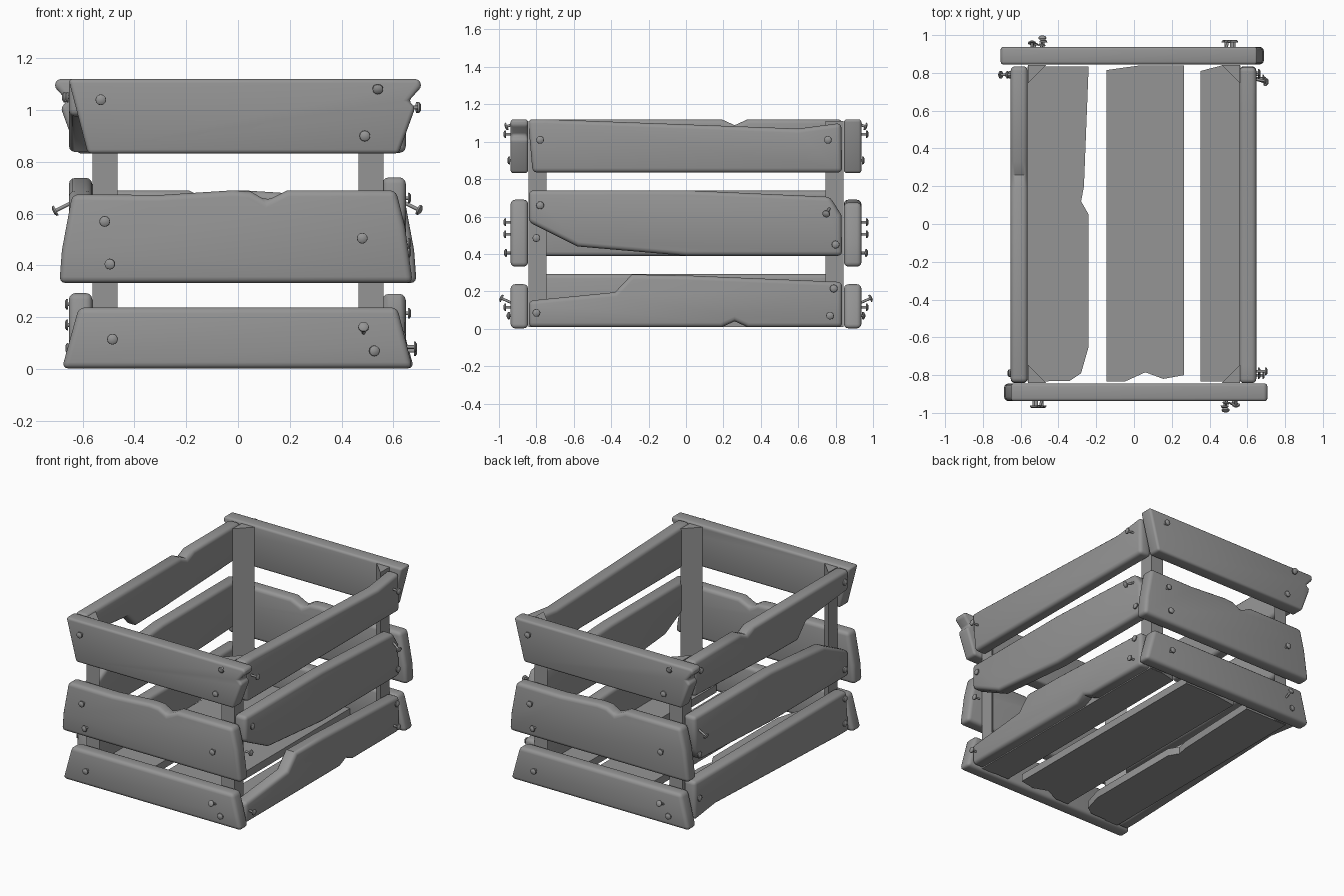
import bpy, bmesh
from math import radians, pi
from mathutils import Vector, Matrix

if "Cube" in bpy.data.objects:
    bpy.data.objects.remove(bpy.data.objects["Cube"])

TURN = Matrix.Rotation(pi, 4, 'Z')
STAY = Matrix.Identity(4)

# Dark grey shared by all parts
grey = bpy.data.materials.new("dark_grey")
grey.diffuse_color = (0.3, 0.3, 0.3, 1)
grey.use_nodes = True
grey.node_tree.nodes["Principled BSDF"].inputs["Base Color"].default_value = grey.diffuse_color


def finish(bm, name, matrix=STAY):
    bm.transform(matrix)
    bmesh.ops.recalc_face_normals(bm, faces=bm.faces)
    me = bpy.data.meshes.new(name)
    bm.to_mesh(me)
    bm.free()
    me.materials.append(grey)
    ob = bpy.data.objects.new(name, me)
    bpy.context.collection.objects.link(ob)
    bpy.ops.object.select_all(action='DESELECT')
    ob.select_set(True)
    bpy.context.view_layer.objects.active = ob
    bpy.ops.object.shade_smooth_by_angle(angle=radians(40))
    return ob


def slab(name, outline, lo, hi, place, bevel=0.024, matrix=STAY):
    """Extrude a 2D outline from lo to hi; place maps (u, v, depth) to x, y, z."""
    bm = bmesh.new()
    base = [bm.verts.new(place(u, v, lo)) for u, v in outline]
    top = [bm.verts.new(place(u, v, hi)) for u, v in outline]
    bm.faces.new(base)
    bm.faces.new(top[::-1])
    n = len(outline)
    for i in range(n):
        j = (i + 1) % n
        bm.faces.new((base[i], top[i], top[j], base[j]))
    bmesh.ops.recalc_face_normals(bm, faces=bm.faces)
    if bevel:
        edges = [e for e in bm.edges if e.calc_face_angle(0) > radians(50)]
        bmesh.ops.bevel(bm, geom=edges, offset=bevel, offset_type='OFFSET',
                        segments=3, profile=0.5, affect='EDGES', clamp_overlap=True)
    return finish(bm, name, matrix)


def nail(name, base, direction, length, matrix=STAY):
    """Thin shaft with a flat, slightly domed head."""
    bm = bmesh.new()
    for r1, r2, z0, z1 in ((0.007, 0.007, -0.03, length),
                           (0.021, 0.020, length - 0.004, length + 0.003),
                           (0.020, 0.011, length + 0.003, length + 0.009)):
        bmesh.ops.create_cone(bm, cap_ends=True, segments=12, radius1=r1, radius2=r2,
                              depth=z1 - z0,
                              matrix=Matrix.Translation((0, 0, (z0 + z1) / 2)))
    rot = Vector(direction).to_track_quat('Z', 'Y').to_matrix().to_4x4()
    return finish(bm, name, matrix @ Matrix.Translation(base) @ rot)


def xz(u, v, d): return (u, d, v)
def yz(u, v, d): return (d, u, v)
def xy(u, v, d): return (u, v, d)


# End boards: the back set is the front set turned half round
end_boards = {
    "top": [(-0.655, 1.12), (0.70, 1.12), (0.71, 1.09), (0.658, 1.035), (0.685, 1.01),
            (0.62, 0.832), (-0.58, 0.832)],
    "middle": [(-0.64, 0.675), (-0.3, 0.672), (-0.02, 0.69), (0.05, 0.685), (0.11, 0.65),
               (0.19, 0.69), (0.61, 0.69), (0.645, 0.55), (0.675, 0.332), (-0.69, 0.332),
               (-0.68, 0.46)],
    "bottom": [(-0.615, 0.238), (0.615, 0.238), (0.65, 0.1), (0.675, 0.002), (-0.68, 0.002)],
}
# Nails: x, z, tilt x, tilt z, length
end_nails = [
    (-0.53, 1.04, 0, 0, 0.03), (0.54, 1.09, 0, -0.4, 0.025), (0.49, 0.90, 0, 0, 0.01),
    (-0.515, 0.57, 0, 0, 0.03), (-0.49, 0.405, -0.2, 0, 0.028), (0.48, 0.505, 0, 0, 0.03),
    (-0.485, 0.115, 0, 0, 0.03), (0.485, 0.14, 0, 0.45, 0.055), (0.525, 0.07, 0.2, 0, 0.012),
]
for side, m in (("front", STAY), ("back", TURN)):
    for level, outline in end_boards.items():
        slab(f"{side}_{level}_board", outline, -0.938, -0.844, xz, matrix=m)
    for i, (x, z, tx, tz, length) in enumerate(end_nails):
        nail(f"{side}_nail_{i}", (x, -0.936, z), (tx, -1, tz), length, m)

# Side boards: the left set is the right set turned upside down
right_boards = {
    "top": [(-0.845, 1.12), (-0.75, 1.12), (0.6, 1.07), (0.83, 1.10), (0.835, 0.835),
            (-0.82, 0.835)],
    "middle": [(-0.84, 0.74), (0.0, 0.74), (0.77, 0.705), (0.83, 0.61), (0.835, 0.39),
               (0.0, 0.39), (-0.58, 0.44), (-0.84, 0.57)],
    "bottom": [(-0.84, 0.15), (-0.38, 0.195), (-0.29, 0.29), (0.0, 0.285), (0.835, 0.25),
               (0.835, 0.008), (0.33, 0.008), (0.26, 0.04), (0.19, 0.008), (-0.84, 0.008)],
}
flipped = {"top": "bottom", "middle": "middle", "bottom": "top"}
for level, outline in right_boards.items():
    slab(f"right_{level}_board", outline, 0.558, 0.648, yz)
    slab(f"left_{flipped[level]}_board", [(y, 1.128 - z) for y, z in outline],
         -0.653, -0.563, yz)

# Side nails: y, z, tilt y, tilt z, length
right_nails = [
    (-0.78, 1.01, 0, 0, 0.05), (0.765, 1.01, -0.15, 0, 0.045), (-0.78, 0.66, 0, 0, 0.012),
    (-0.80, 0.485, 0, 0, 0.012), (0.765, 0.64, -0.3, -0.5, 0.06), (0.80, 0.45, 0, 0, 0.012),
    (-0.80, 0.085, 0, 0, 0.035), (0.79, 0.215, 0, 0, 0.012), (0.77, 0.07, 0, 0, 0.035),
]
left_nails = [
    (0.79, 1.05, 0, 0, 0.022), (-0.79, 1.05, 0, 0, 0.01), (0.79, 0.64, 0, -0.5, 0.065),
    (-0.79, 0.45, 0, 0, 0.01), (0.79, 0.47, 0, 0, 0.01),
    (0.79, 0.17, 0, 0, 0.012), (-0.79, 0.25, 0, 0, 0.012), (-0.79, 0.08, 0, 0, 0.01),
]
for side, s, rows in (("right", 1, right_nails), ("left", -1, left_nails)):
    for i, (y, z, ty, tz, length) in enumerate(rows):
        nail(f"{side}_nail_{i}", (s * 0.648, y, z), (s, ty, tz), length)

# Triangular corner posts
for sx, a in ((-1, "left"), (1, "right")):
    for sy, b in ((-1, "front"), (1, "back")):
        tri = [(sx * 0.562, sy * 0.842), (sx * 0.465, sy * 0.842), (sx * 0.562, sy * 0.745)]
        slab(f"{b}_{a}_post", tri, 0.01, 1.11, xy, bevel=0)

# Broken floor slats
slats = {
    "left": [(-0.565, 0.835), (-0.24, 0.835), (-0.265, 0.2), (-0.28, 0.12), (-0.24, 0.05),
             (-0.24, -0.65), (-0.28, -0.79), (-0.34, -0.83), (-0.565, -0.835)],
    "middle": [(-0.145, 0.815), (0.02, 0.838), (0.265, 0.838), (0.265, -0.8), (0.155, -0.82),
               (0.06, -0.785), (-0.05, -0.835), (-0.145, -0.835)],
    "right": [(0.352, 0.81), (0.46, 0.838), (0.565, 0.838), (0.565, -0.835), (0.352, -0.835)],
}
for pos, outline in slats.items():
    slab(f"floor_{pos}_slat", outline, 0.008, 0.06, xy, bevel=0)
